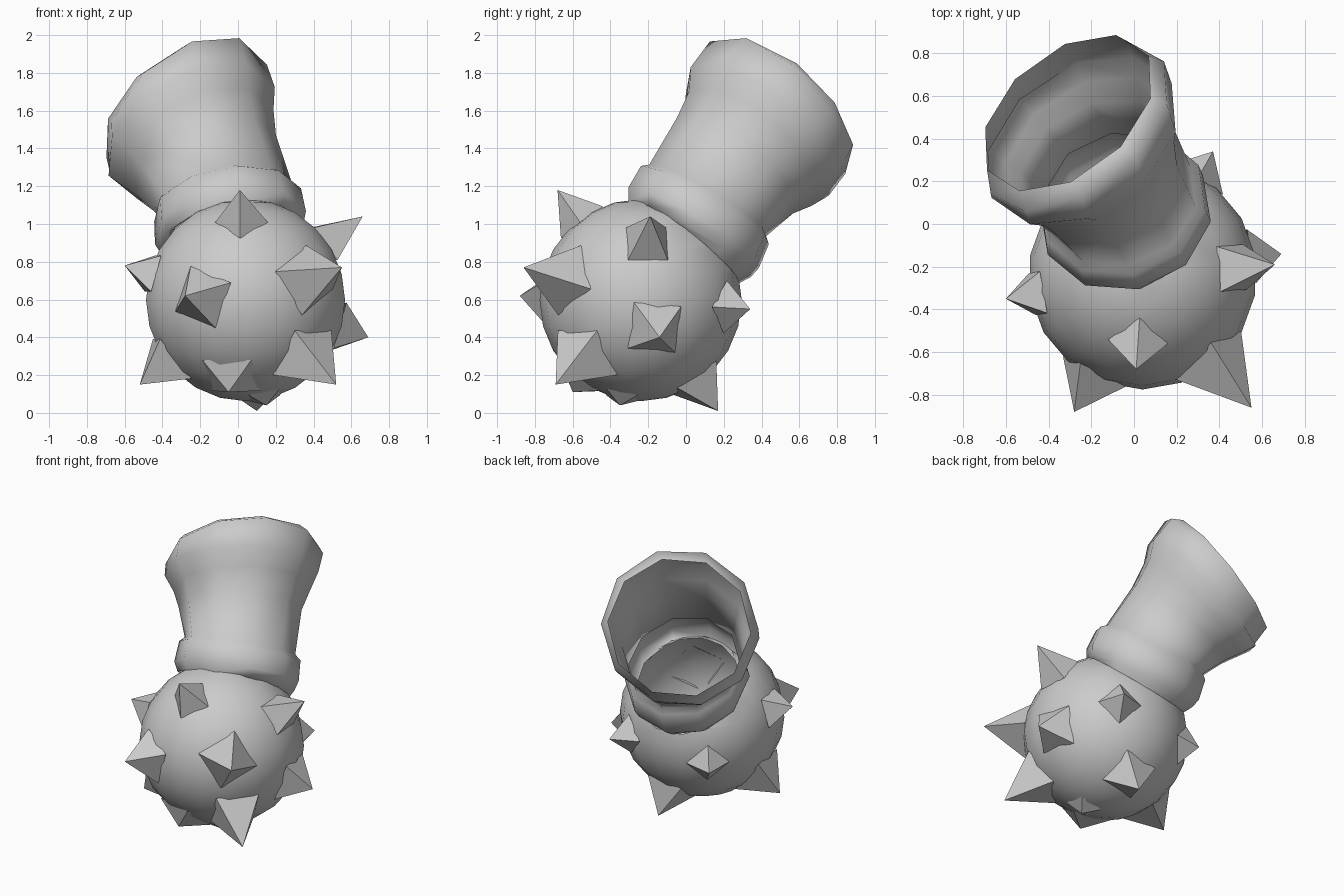
import bpy, bmesh, math
from mathutils import Vector

if "Cube" in bpy.data.objects:
    bpy.data.objects.remove(bpy.data.objects["Cube"])

grey = bpy.data.materials.new("grey")
grey.diffuse_color = (0.6, 0.6, 0.6, 1)
grey.use_nodes = True
grey.node_tree.nodes["Principled BSDF"].inputs["Base Color"].default_value = grey.diffuse_color


def finish(bm, name, smooth=None):
    me = bpy.data.meshes.new(name)
    bm.to_mesh(me)
    bm.free()
    me.materials.append(grey)
    ob = bpy.data.objects.new(name, me)
    bpy.context.collection.objects.link(ob)
    if smooth:
        bpy.ops.object.select_all(action='DESELECT')
        ob.select_set(True)
        bpy.context.view_layer.objects.active = ob
        bpy.ops.object.shade_smooth_by_angle(angle=math.radians(smooth))
    return ob


def frame(n, ref):
    """Two axes square to n, the first one leaning towards ref."""
    n = Vector(n).normalized()
    u = Vector(ref)
    u = (u - n * u.dot(n)).normalized()
    return n, u, n.cross(u)


# Hollow ball, cut open where the sleeve joins
C, R = Vector((0.04, -0.24, 0.597)), 0.535
mouth = Vector((-.14, .62, .77)).normalized()
bm = bmesh.new()
bmesh.ops.create_uvsphere(bm, u_segments=18, v_segments=12, radius=R)
bmesh.ops.translate(bm, verts=bm.verts, vec=C)
bmesh.ops.bisect_plane(bm, geom=bm.verts[:] + bm.edges[:] + bm.faces[:],
                       plane_co=C + mouth * 0.40, plane_no=mouth, clear_outer=True)
finish(bm, "ball", 60)

# Thin sleeve: collar, flaring tube and bulging cuff as (centre, axis, radius) rings
low, mid, high = (-.15, .5, .85), (-.35, .57, .74), (-.42, .6, .68)
bulge, rim = (-.53, .64, .55), (-.50, .61, .61)
rings = [
    ((-.02, .0, .91), mouth, .36), ((-.03, .02, .92), low, .385),
    ((-.04, .04, .98), low, .41), ((-.055, .10, 1.10), low, .40),
    ((-.065, .115, 1.125), low, .365), ((-.165, .26, 1.31), mid, .40),
    ((-.205, .34, 1.40), high, .445), ((-.245, .39, 1.49), high, .50),
    ((-.265, .45, 1.57), bulge, .512), ((-.31, .52, 1.60), rim, .465),
]
SIDES = 10
bm = bmesh.new()
loops = []
for k, (c, n, r) in enumerate(rings):
    n, u, v = frame(n, (1, 0, 0))
    twist = math.radians(-8 - 0.9 * k)
    angles = [math.tau * i / SIDES + twist for i in range(SIDES)]
    loops.append([bm.verts.new(Vector(c) + r * (u * math.cos(a) + v * math.sin(a)))
                  for a in angles])
for a, b in zip(loops, loops[1:]):
    for i in range(SIDES):
        j = (i + 1) % SIDES
        bm.faces.new((a[i], a[j], b[j], b[i]))
finish(bm, "sleeve", 80)

# Spikes, open at the base: (tip, half diagonal of base, roll in degrees)
spikes = [
    ((.01, -.68, 1.18), .14, 0), ((.66, -.19, 1.04), .15, 45),
    ((.55, -.86, .77), .195, -14), ((-.28, -.88, .62), .18, 25),
    ((-.60, -.35, .78), .14, 45), ((.69, -.14, .40), .18, 40),
    ((.52, -.69, .15), .20, 45), ((-.52, -.32, .15), .19, 45),
    ((-.05, -.60, .11), .19, 45), ((.10, .17, .01), .18, 30),
    ((.15, -.35, .04), .12, 0), ((.37, .34, .55), .14, 0),
    ((-.35, .24, .46), .14, 0),
]
for k, (tip, w, roll) in enumerate(spikes):
    tip = Vector(tip)
    n, u, v = frame(tip - C, (0, 0, 1))
    base = C + n * math.sqrt(R * R - w * w)
    bm = bmesh.new()
    corners = []
    for i in range(4):
        a = math.radians(roll + 90 * i)
        corners.append(bm.verts.new(base + w * (u * math.cos(a) + v * math.sin(a))))
    top = bm.verts.new(tip)
    for i in range(4):
        bm.faces.new((corners[i], corners[(i + 1) % 4], top))
    finish(bm, f"spike_{k + 1}")
